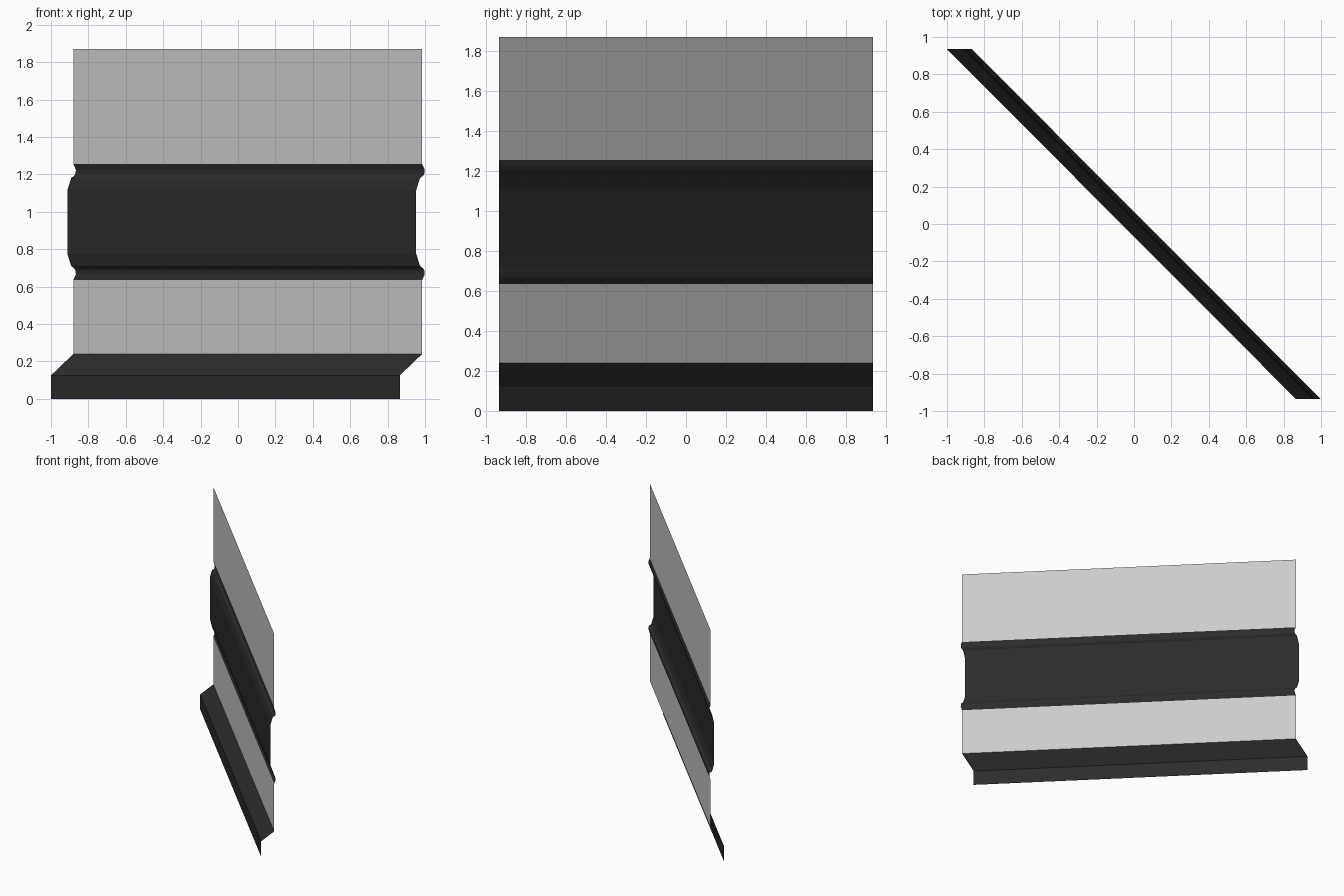
import bpy
import bmesh

if "Cube" in bpy.data.objects:
    bpy.data.objects.remove(bpy.data.objects["Cube"])

DARK = bpy.data.materials.new("dark_metal")
DARK.diffuse_color = (0.025, 0.025, 0.025, 1)
DARK.use_nodes = True
DARK.node_tree.nodes["Principled BSDF"].inputs["Base Color"].default_value = DARK.diffuse_color
Y = 0.935          # half extent in y
RUN = 1.865        # x shift from the back end to the front end


def sheet(name, profile, toward_front=False, mat=None):
    """Sweep an (x, z) profile along the diagonal of the barrier."""
    bm = bmesh.new()
    ends = [[bm.verts.new((x + dx, y, z)) for x, z in profile]
            for dx, y in ((0, Y), (RUN, -Y))]
    a, b = ends
    for i in range(len(profile) - 1):
        face = bm.faces.new((a[i], b[i], b[i + 1], a[i + 1]))
        face.normal_update()
        if (face.normal.y < 0) != toward_front:
            face.normal_flip()
    mesh = bpy.data.meshes.new(name)
    bm.to_mesh(mesh)
    bm.free()
    obj = bpy.data.objects.new(name, mesh)
    bpy.context.collection.objects.link(obj)
    if mat:
        mesh.materials.append(mat)
    return obj


# Base: upright kick strip and sloping ledge
sheet("kick_strip", [(-1.0, 0), (-1.0, 0.125)], mat=DARK)
sheet("sloped_ledge", [(-1.0, 0.125), (-0.88, 0.24)], True, DARK)

# Plain wall panels below and above the rail
sheet("lower_panel", [(-0.88, 0.24), (-0.88, 0.635)], True)
sheet("upper_panel", [(-0.88, 1.255), (-0.88, 1.87)])

# Moulded rail, with its half profile mirrored about mid height
MID = 0.945
half = [(-0.88, 0.635), (-0.867, 0.665), (-0.868, 0.683),
        (-0.873, 0.695), (-0.892, 0.71), (-0.912, 0.775)]
rail = half + [(x, 2 * MID - z) for x, z in reversed(half)]
sheet("moulded_rail", rail, mat=DARK)
